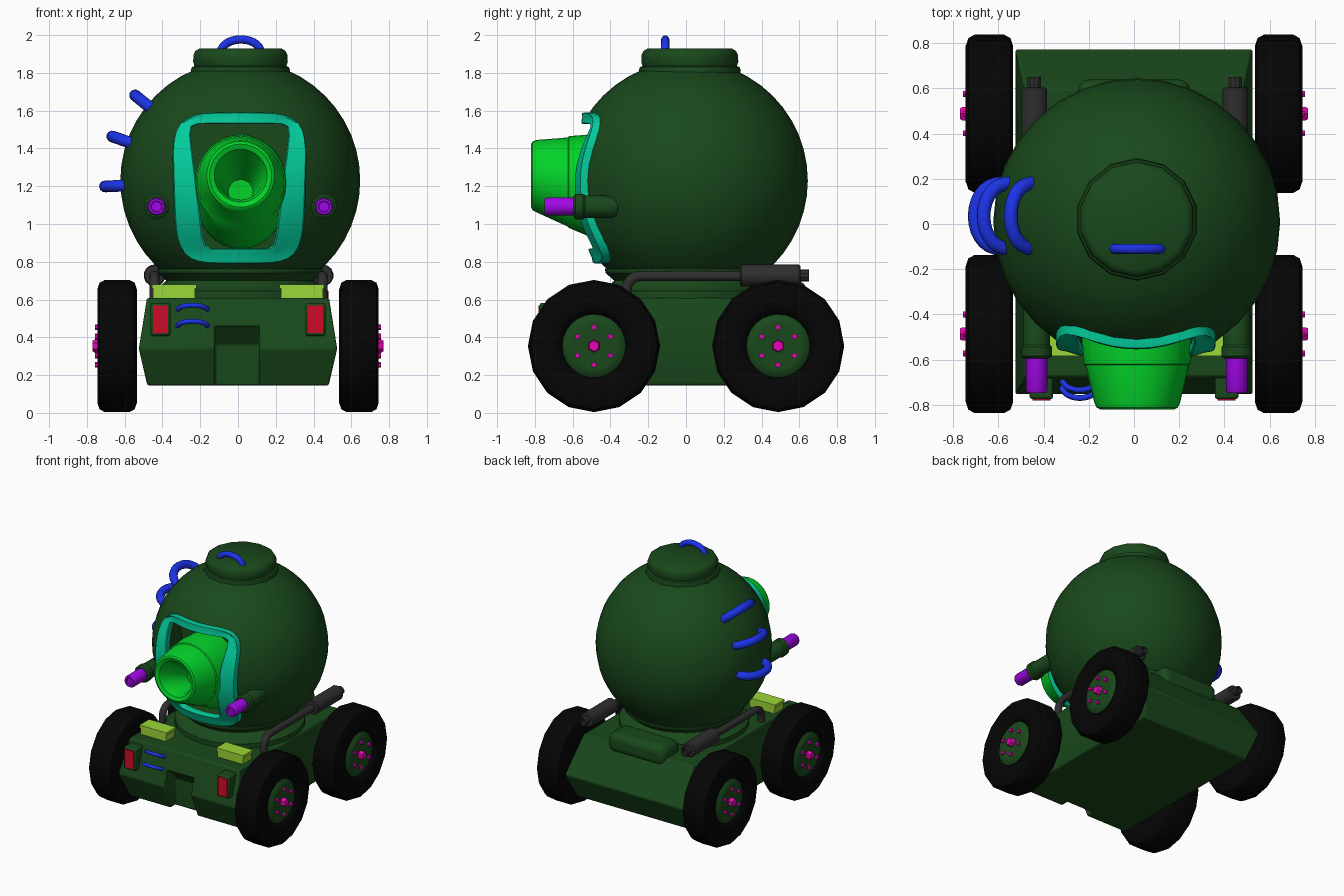
import bpy, bmesh, math
from mathutils import Vector as V

if "Cube" in bpy.data.objects:
    bpy.data.objects.remove(bpy.data.objects["Cube"])


def material(name, rgb):
    m = bpy.data.materials.new(name)
    m.diffuse_color = (*rgb, 1)
    m.use_nodes = True
    m.node_tree.nodes["Principled BSDF"].inputs["Base Color"].default_value = m.diffuse_color
    return m


GREEN = material("dark green", (0.010, 0.066, 0.011))
BRIGHT = material("bright green", (0.001, 0.65, 0.022))
TEAL = material("teal", (0.001, 0.60, 0.33))
BLUE = material("blue", (0.012, 0.035, 0.85))
PURPLE = material("purple", (0.35, 0.002, 0.78))
MAGENTA = material("magenta", (0.80, 0.001, 0.45))
RED = material("red", (0.65, 0.003, 0.02))
LIME = material("lime", (0.33, 0.68, 0.04))
BLACK = material("black", (0.0015, 0.0015, 0.0015))
GREY = material("grey", (0.028, 0.028, 0.028))


def finish(name, bm, mat):
    bmesh.ops.remove_doubles(bm, verts=bm.verts, dist=1e-5)
    bmesh.ops.recalc_face_normals(bm, faces=bm.faces)
    me = bpy.data.meshes.new(name)
    bm.to_mesh(me)
    bm.free()
    me.materials.append(mat)
    ob = bpy.data.objects.new(name, me)
    bpy.context.collection.objects.link(ob)
    return ob


def loft(name, rings, mat, closed=False):
    """Skin a list of equal-length point rings."""
    bm = bmesh.new()
    vs = [[bm.verts.new(p) for p in r] for r in rings]
    n = len(rings[0])
    pairs = list(zip(vs, vs[1:])) + ([(vs[-1], vs[0])] if closed else [])
    for a, b in pairs:
        for i in range(n):
            j = (i + 1) % n
            bm.faces.new((a[i], a[j], b[j], b[i]))
    if not closed:
        bm.faces.new(vs[0])
        bm.faces.new(vs[-1])
    return finish(name, bm, mat)


def ring(c, u, v, r, n, rv=None):
    rv = r if rv is None else rv
    return [V(c) + u * r * math.cos(2 * math.pi * i / n) + v * rv * math.sin(2 * math.pi * i / n)
            for i in range(n)]


def revolve(name, base, axis, profile, n, mat):
    """Turn a (radius, height) profile around an axis."""
    a = V(axis)
    u = V((0, 0, 1)) if abs(a.z) < 0.5 else V((0, 1, 0))
    v = a.cross(u)
    return loft(name, [ring(V(base) + a * h, u, v, max(r, 0.001), n) for r, h in profile], mat)


def tube(name, pts, normal, r, mat, n=12):
    """Round tube along a path lying in the plane of the given normal."""
    pts, nrm, rings = [V(p) for p in pts], V(normal).normalized(), []
    for i, p in enumerate(pts):
        t = (pts[min(i + 1, len(pts) - 1)] - pts[max(i - 1, 0)]).normalized()
        rings.append(ring(p, nrm, t.cross(nrm), r, n))
    return loft(name, rings, mat)


def handle(name, c, along, out, half, rise, r, power=1):
    c, along, out = V(c), V(along), V(out)
    pts = [c + along * half * math.cos(math.pi * i / 14)
           + out * rise * max(0, math.sin(math.pi * i / 14)) ** power for i in range(15)]
    return tube(name, pts, along.cross(out), r, BLUE)


def bevel(ob, width, segments=2):
    m = ob.modifiers.new("bevel", "BEVEL")
    m.width, m.segments, m.limit_method = width, segments, "ANGLE"


def box(name, c, s, mat, bev=0, segments=2):
    x, y, z = s[0] / 2, s[1] / 2, s[2] / 2
    rect = [(-x, -y), (x, -y), (x, y), (-x, y)]
    ob = loft(name, [[V(c) + V((a, b, h)) for a, b in rect] for h in (-z, z)], mat)
    if bev:
        bevel(ob, bev, segments)
    return ob


def cut(ob, cutter):
    m = ob.modifiers.new("cut", "BOOLEAN")
    m.object, m.operation, m.solver = cutter, "DIFFERENCE", "EXACT"
    bpy.context.view_layer.update()
    ev = ob.evaluated_get(bpy.context.evaluated_depsgraph_get())
    me = bpy.data.meshes.new_from_object(ev)
    ob.modifiers.clear()
    ob.data = me
    bpy.data.objects.remove(cutter)


# Chassis with folded front and back, and a sloping notch in the front
levels = [(0.145, 0.48, -0.67, 0.68), (0.34, 0.525, -0.755, 0.775), (0.608, 0.482, -0.675, 0.60)]
chassis = loft("chassis", [[V((-w, a, z)), V((w, a, z)), V((w, b, z)), V((-w, b, z))]
                           for z, w, a, b in levels], GREEN)
notch = [(-0.95, 0.1), (-0.61, 0.1), (-0.61, 0.36), (-0.70, 0.46), (-0.95, 0.46)]
cut(chassis, loft("notch_cutter", [[V((x, y, z)) for y, z in notch] for x in (-0.122, 0.112)], GREEN))
bevel(chassis, 0.025)
box("rear_bump", (0, 0.53, 0.62), (0.5, 0.22, 0.16), GREEN, 0.055, 4)
revolve("collar", (0.01, 0.01, 0), (0, 0, 1),
        [(0.47, 0.58), (0.47, 0.645), (0.43, 0.66), (0.39, 0.70), (0.435, 0.74), (0.44, 0.765), (0.3, 0.77)],
        28, GREEN)

# Spherical body
C, R = V((0.012, 0.01, 1.23)), 0.635
bm = bmesh.new()
bmesh.ops.create_uvsphere(bm, u_segments=32, v_segments=24, radius=R)
bmesh.ops.translate(bm, verts=bm.verts, vec=C)
body = finish("body_sphere", bm, GREEN)


def outline(s, n=64):
    """Rounded trapezoid outline, s blends from the inner to the outer edge."""
    mix = lambda a, b: a + (b - a) * s
    zc, h, w, dw, e = mix(1.2, 1.19), mix(0.33, 0.4), mix(0.226, 0.35), mix(0.042, 0.012), mix(14, 4.6)
    pts = []
    for i in range(n):
        c, d = math.cos(2 * math.pi * i / n), math.sin(2 * math.pi * i / n)
        k = (abs(c) ** e + abs(d) ** e) ** (-1 / e)
        pts.append((0.008 + (w + dw * d * k) * c * k, zc + h * d * k))
    return pts


def on_sphere(s, r):
    return [V((x, C.y - math.sqrt(r * r - (x - C.x) ** 2 - (z - C.z) ** 2), z)) for x, z in outline(s)]


# Front opening and its raised frame
cut(body, loft("opening_cutter", [[V((x, y, z)) for x, z in outline(0.05)] for y in (-0.9, -0.36)], GREEN))
loft("opening_frame", [on_sphere(s, r) for s, r in
                       [(0, 0.60), (0, 0.632), (0.06, 0.641), (0.3, 0.647), (0.6, 0.652), (0.85, 0.662),
                        (0.95, 0.664), (1, 0.655), (1, 0.62)]], TEAL, closed=True)

# Cannon with a tapered bore: y, centre z, radius across, radius up
X, Z = V((1, 0, 0)), V((0, 0, 1))
cannon = [(-0.34, 1.165, 0.25, 0.30), (-0.42, 1.175, 0.25, 0.30), (-0.52, 1.205, 0.248, 0.268),
          (-0.62, 1.222, 0.237, 0.243), (-0.625, 1.222, 0.230, 0.236), (-0.79, 1.253, 0.19, 0.192),
          (-0.812, 1.255, 0.18, 0.182), (-0.82, 1.256, 0.165, 0.167), (-0.81, 1.256, 0.14, 0.14),
          (-0.77, 1.25, 0.122, 0.122), (-0.56, 1.17, 0.065, 0.065)]
loft("cannon", [ring((0.014, y, z), X, Z, a, 32, b) for y, z, a, b in cannon], BRIGHT)

# Top hatch
revolve("top_hatch", (0.013, 0.02, 0), (0, 0, 1),
        [(0.265, 1.77), (0.27, 1.812), (0.264, 1.83), (0.25, 1.836), (0.257, 1.86), (0.255, 1.895),
         (0.245, 1.916), (0.225, 1.928), (0.001, 1.93)], 14, GREEN)
handle("hatch_handle", (0.015, -0.11, 1.91), (1, 0, 0), (0, 0, 1), 0.105, 0.067, 0.022)

# Climbing handles on the left side
for deg in (-2.5, 19, 39):
    out = V((-math.cos(math.radians(deg)), 0, math.sin(math.radians(deg))))
    handle("side_handle", C + out * 0.585 + V((0, 0.025, 0)), (0, 1, 0), out, 0.145, 0.132, 0.031, 0.8)

# Small steps on the front
for z, y in ((0.545, -0.685), (0.46, -0.72)):
    handle("front_step", (-0.24, y, z), (1, 0, 0), (0, -0.05, 0.025), 0.078, 1, 0.013)

for s in (-1, 1):
    # Lamps beside the opening
    lx = 0.012 + s * 0.443
    revolve("lamp_housing", (lx, -0.35, 1.092), (0, -1, 0),
            [(0.03, 0), (0.052, 0.012), (0.06, 0.04), (0.06, 0.185), (0.068, 0.195), (0.068, 0.235),
             (0.055, 0.245)], 12, GREEN)
    revolve("lamp", (lx, -0.58, 1.092), (0, -1, 0),
            [(0.048, 0), (0.048, 0.155), (0.042, 0.168), (0.03, 0.168), (0.027, 0.155)], 12, PURPLE)

    # Lime boxes with lids on the front deck
    box("deck_box", (s * 0.338, -0.525, 0.635), (0.222, 0.108, 0.07), LIME)
    box("deck_box_lid", (s * 0.338, -0.525, 0.67), (0.236, 0.12, 0.022), LIME)

    # Red signal lights
    box("signal_housing", (s * 0.41, -0.72, 0.495), (0.105, 0.11, 0.175), GREEN, 0.012)
    box("signal_light", (s * 0.41, -0.777, 0.495), (0.08, 0.009, 0.145), RED)

    # Exhaust pipe, muffler and tip
    px = 0.003 + s * 0.445
    bend = [(px, -0.24 - 0.075 * math.cos(a), 0.65 + 0.075 * math.sin(a))
            for a in (i * math.pi / 12 for i in range(7))]
    tube("exhaust_pipe", [(px, -0.315, 0.58)] + bend + [(px, 0.31, 0.725)], (1, 0, 0), 0.027, GREY)
    revolve("muffler", (px, 0.285, 0.728), (0, 1, 0),
            [(0.052, 0), (0.058, 0.008), (0.058, 0.312), (0.05, 0.32)], 14, GREY)
    revolve("exhaust_tip", (px, 0.59, 0.728), (0, 1, 0),
            [(0.032, 0), (0.032, 0.06), (0.024, 0.06), (0.022, 0.03)], 10, GREY)

    # Wheels
    for wy in (-0.487, 0.488):
        hub, ax = V((s * 0.535, wy, 0.354)), V((s, 0, 0))
        revolve("tire", hub, ax,
                [(0.18, 0), (0.30, 0), (0.335, 0.012), (0.35, 0.04), (0.35, 0.17), (0.335, 0.198),
                 (0.30, 0.21), (0.21, 0.208), (0.18, 0.19), (0.165, 0.165)], 16, BLACK)
        revolve("wheel_hub", hub, ax, [(0.172, 0.15), (0.168, 0.185), (0.145, 0.203), (0.12, 0.207),
                                       (0.06, 0.2), (0.001, 0.2)], 24, GREEN)
        revolve("hub_cap", hub, ax, [(0.034, 0.19), (0.034, 0.226), (0.028, 0.234)], 6, MAGENTA)
        for k in range(6):
            a = math.radians(60 * k)
            revolve("wheel_bolt", hub + V((0, 0.1 * math.sin(a), 0.1 * math.cos(a))), ax,
                    [(0.015, 0.19), (0.015, 0.222)], 6, MAGENTA)

# Smooth shading with sharp edges kept
for ob in bpy.context.scene.objects:
    ob.select_set(True)
bpy.context.view_layer.objects.active = body
bpy.ops.object.shade_smooth_by_angle(angle=math.radians(35))
